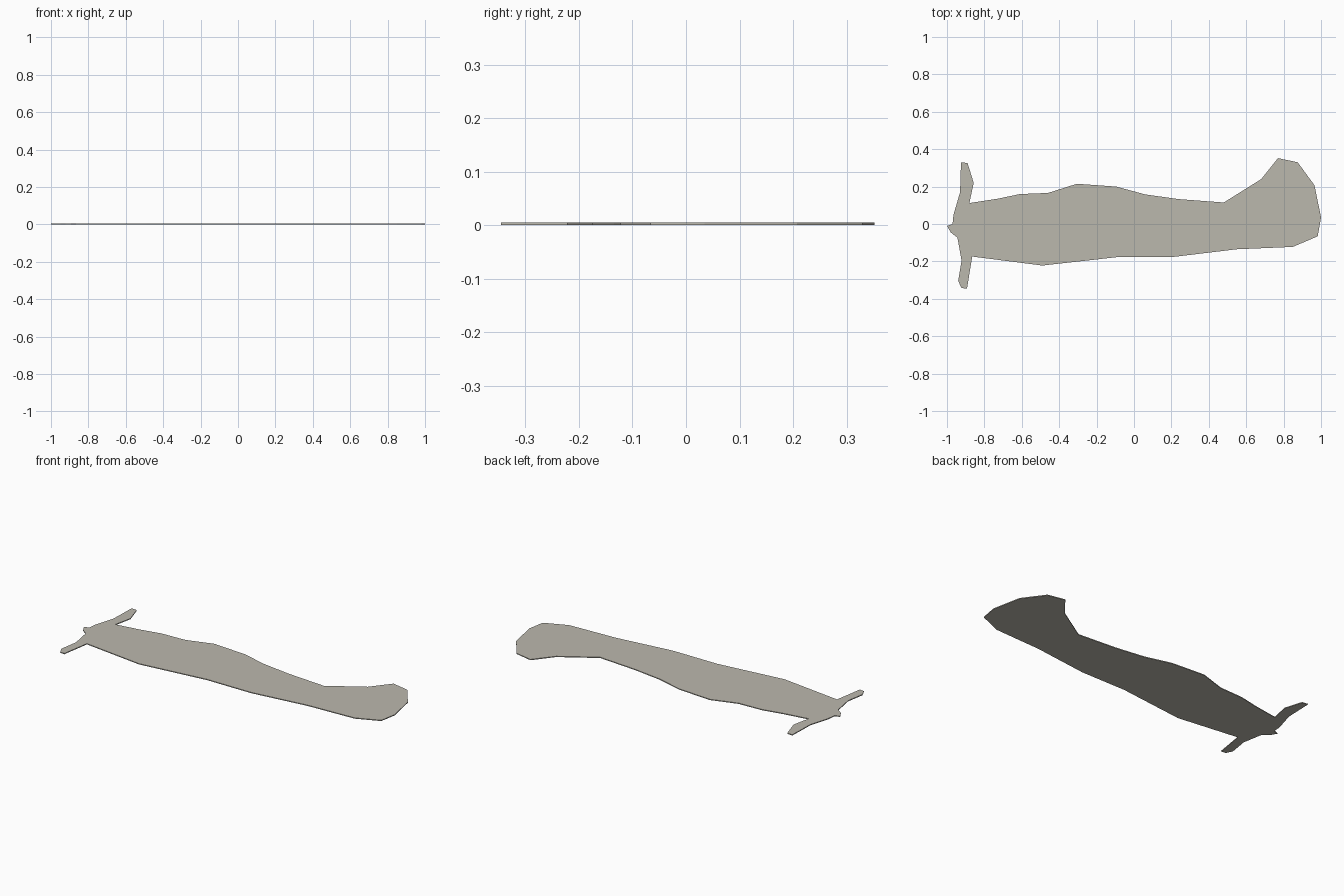
import bpy, bmesh

if "Cube" in bpy.data.objects:
    bpy.data.objects.remove(bpy.data.objects["Cube"])

THICKNESS = 0.005

stone = bpy.data.materials.new("warm grey")
stone.diffuse_color = (0.50, 0.48, 0.42, 1.0)
stone.use_nodes = True
stone.node_tree.nodes["Principled BSDF"].inputs["Base Color"].default_value = stone.diffuse_color

# Outline seen from above, clockwise from the left tip
outline = [
    # left tip and back prong
    (-1.0, -0.01), (-0.97, 0.0), (-0.965, 0.05), (-0.93, 0.17),
    (-0.925, 0.33), (-0.89, 0.326), (-0.857, 0.22), (-0.88, 0.112),
    # back edge of the body
    (-0.73, 0.135), (-0.61, 0.16), (-0.46, 0.166), (-0.305, 0.215),
    (-0.095, 0.2), (0.06, 0.158), (0.24, 0.133), (0.48, 0.115),
    # widened right end
    (0.68, 0.24), (0.77, 0.352), (0.875, 0.33), (0.965, 0.207),
    (1.0, 0.035), (0.982, -0.066), (0.85, -0.122), (0.79, -0.125),
    # front edge of the body
    (0.55, -0.135), (0.21, -0.176), (-0.08, -0.176), (-0.49, -0.222),
    (-0.865, -0.174),
    # front prong
    (-0.893, -0.346), (-0.922, -0.342), (-0.94, -0.305),
    (-0.922, -0.195), (-0.944, -0.073), (-0.98, -0.045),
]


def flat_plate(name, points, height, material):
    """Extrude a closed outline upward from z = 0."""
    bm = bmesh.new()
    base = bm.faces.new([bm.verts.new((x, y, 0)) for x, y in points])
    top = bmesh.ops.extrude_face_region(bm, geom=[base], use_keep_orig=True)
    for v in top["geom"]:
        if isinstance(v, bmesh.types.BMVert):
            v.co.z = height
    bmesh.ops.recalc_face_normals(bm, faces=bm.faces)
    mesh = bpy.data.meshes.new(name)
    bm.to_mesh(mesh)
    bm.free()
    mesh.materials.append(material)
    obj = bpy.data.objects.new(name, mesh)
    bpy.context.collection.objects.link(obj)
    return obj


# Thin plate forming the whole model
flat_plate("flat_plate", outline, THICKNESS, stone)
